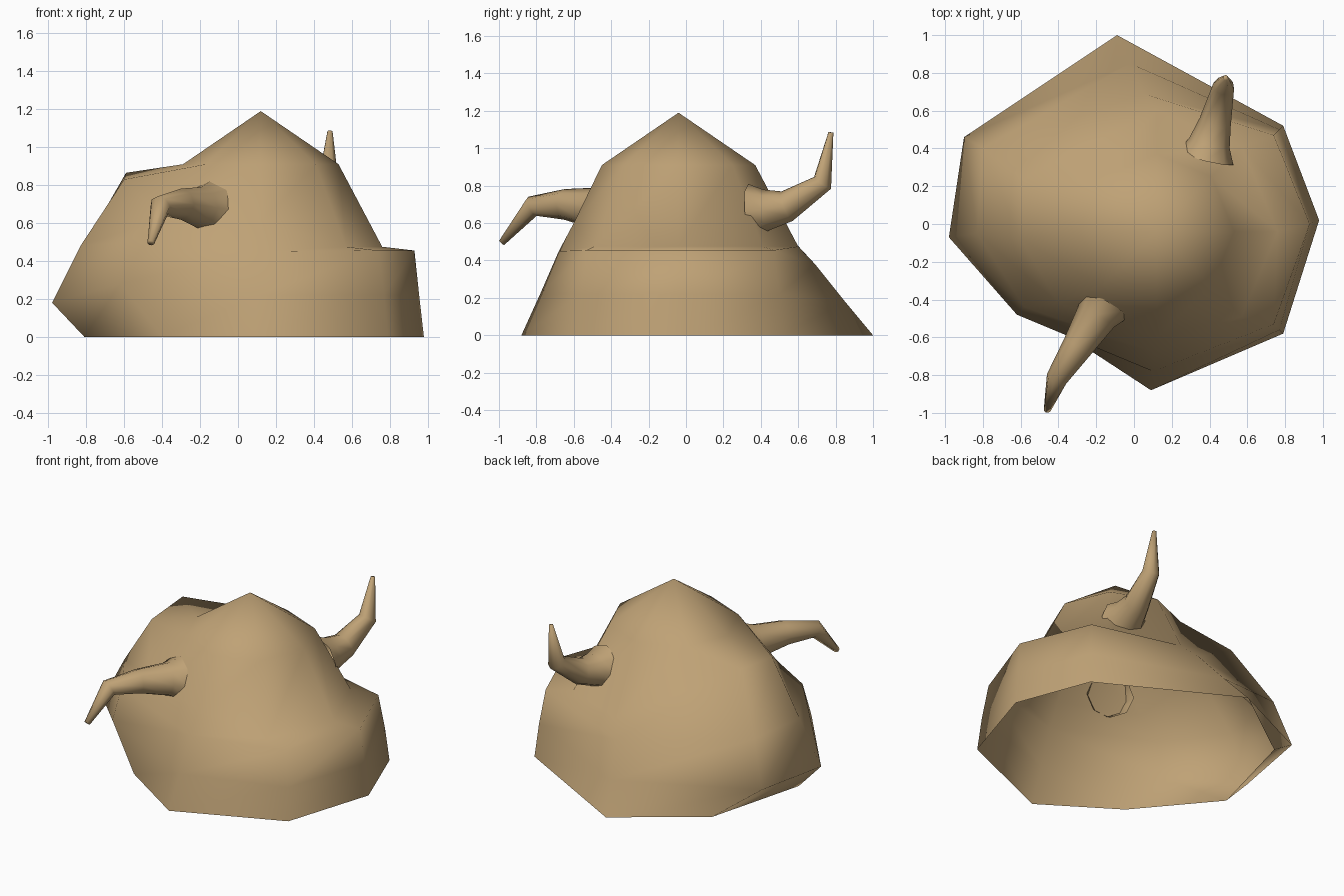
import bpy, bmesh, math
from mathutils import Vector

if "Cube" in bpy.data.objects:
    bpy.data.objects.remove(bpy.data.objects["Cube"])

tan = bpy.data.materials.new("tan_hide")
tan.diffuse_color = (0.52, 0.36, 0.18, 1)
tan.use_nodes = True
tan.node_tree.nodes["Principled BSDF"].inputs["Base Color"].default_value = tan.diffuse_color


def loft(name, rings, tip):
    """Skin a stack of rings (counter-clockwise seen from the tip) and close it at the tip."""
    bm = bmesh.new()
    rows = [[bm.verts.new(p) for p in ring] for ring in rings]
    n = len(rows[0])
    for lo, hi in zip(rows, rows[1:]):
        for i in range(n):
            j = (i + 1) % n
            bm.faces.new((lo[i], lo[j], hi[j], hi[i]))
    end = bm.verts.new(tip)
    for i in range(n):
        bm.faces.new((rows[-1][i], rows[-1][(i + 1) % n], end))
    for f in bm.faces:
        f.smooth = True
    me = bpy.data.meshes.new(name)
    bm.to_mesh(me)
    bm.free()
    me.materials.append(tan)
    ob = bpy.data.objects.new(name, me)
    bpy.context.collection.objects.link(ob)
    return ob


# Body: open-bottomed lump, eight columns from foot to shoulder
foot = [(.98, .02, 0), (.79, .52, 0), (-.09, 1, 0), (-.63, .61, 0),
        (-.81, -.07, 0), (-.40, -.56, 0), (.09, -.88, 0), (.79, -.58, 0)]
low = [(.955, .01, .22), (.77, .5, .22), (-.02, .85, .18), (-.9, .46, .2),
       (-.98, -.07, .18), (-.62, -.48, .28), (.1, -.78, .22), (.77, -.56, .22)]
shoulder = [(.93, 0, .455), (.74, .47, .455), (.05, .69, .38), (-.8, .4, .5),
            (-.83, -.05, .48), (-.58, -.44, .5), (.11, -.68, .45), (.74, -.53, .455)]
neck = [(.76, -.04, .475), (.57, .41, .475), (.12, .6, .475), (-.59, .24, .865),
        (-.6, -.08, .83), (-.4, -.42, .62), (.12, -.6, .6), (.57, -.49, .475)]
crown = [(.12 + .41 * math.cos(k * math.pi / 4), -.04 + .41 * math.sin(k * math.pi / 4), .91)
         for k in range(8)]
loft("body", [foot, low, shoulder, neck, crown], (.12, -.04, 1.19))


# Horns: tapering bent tubes given as (x, y, z, radius)
def horn(name, path, sides=8):
    pts = [Vector(p[:3]) for p in path]
    rings = []
    for i, p in enumerate(pts):
        d = Vector((0, 0, 0))
        if i > 0:
            d += (p - pts[i - 1]).normalized()
        if i < len(pts) - 1:
            d += (pts[i + 1] - p).normalized()
        d.normalize()
        side = Vector((.87, -.5, 0)) if d.y < 0 else Vector((.95, -.3, 0))
        up = d.cross(side).normalized()
        side = up.cross(d)
        rings.append([p + path[i][3] * (math.cos(a) * side + math.sin(a) * up)
                      for a in (2 * math.pi * k / sides for k in range(sides))])
    return loft(name, rings, pts[-1])


horn("front_horn", [(-.16, -.42, .67, .15), (-.20, -.49, .68, .11), (-.30, -.65, .70, .082),
                    (-.41, -.82, .69, .057), (-.46, -.985, .495, .019)])
horn("back_horn", [(.38, .35, .66, .15), (.40, .43, .67, .11), (.43, .54, .69, .085),
                   (.475, .73, .815, .057), (.485, .775, 1.085, .014)])
